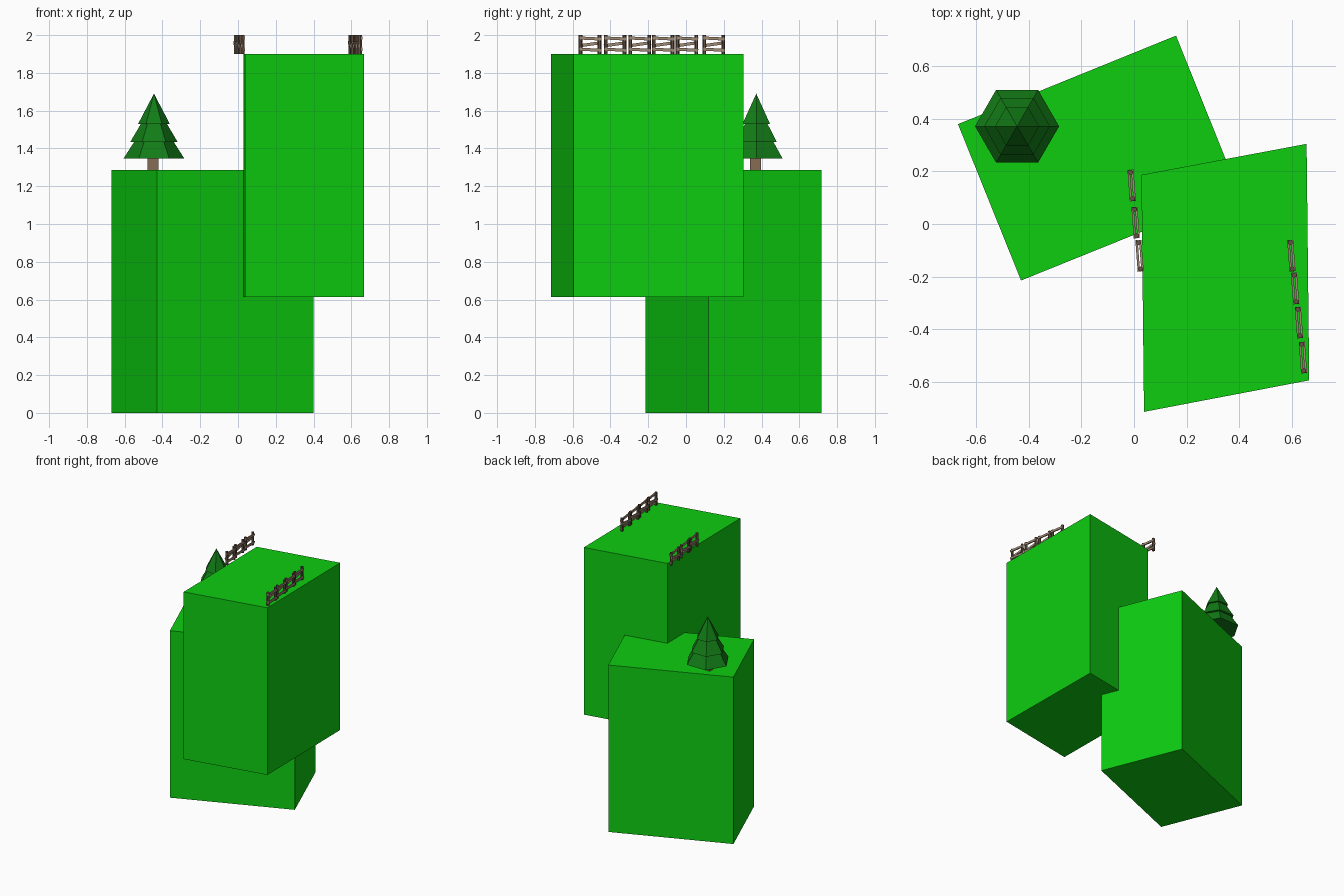
import bpy, bmesh, math
from mathutils import Matrix, Vector

if "Cube" in bpy.data.objects:
    bpy.data.objects.remove(bpy.data.objects["Cube"])


def material(name, rgb):
    m = bpy.data.materials.new(name)
    m.diffuse_color = (*rgb, 1)
    m.use_nodes = True
    m.node_tree.nodes["Principled BSDF"].inputs["Base Color"].default_value = m.diffuse_color
    return m


GRASS = material("grass green", (0.004, 0.61, 0.005))
PINE = material("pine green", (0.006, 0.20, 0.008))
BARK = material("bark brown", (0.24, 0.15, 0.09))
POST = material("post brown", (0.13, 0.085, 0.055))
RAIL = material("rail tan", (0.36, 0.26, 0.18))


def finish(bm, name, mat):
    bmesh.ops.recalc_face_normals(bm, faces=bm.faces)
    me = bpy.data.meshes.new(name)
    bm.to_mesh(me)
    bm.free()
    me.materials.append(mat)
    ob = bpy.data.objects.new(name, me)
    bpy.context.collection.objects.link(ob)
    return ob


def block(name, corners, z0, z1):
    """Upright block on a four-cornered plan."""
    bm = bmesh.new()
    base = bm.faces.new([bm.verts.new((x, y, z0)) for x, y in corners])
    top = bmesh.ops.extrude_face_region(bm, geom=[base])["geom"]
    bmesh.ops.translate(bm, vec=(0, 0, z1 - z0),
                        verts=[v for v in top if isinstance(v, bmesh.types.BMVert)])
    if base.is_valid is False or not any(
            all(abs(v.co.z - z0) < 1e-6 for v in f.verts) for f in bm.faces):
        bm.faces.new([v for v in bm.verts if abs(v.co.z - z0) < 1e-6])
    finish(bm, name, GRASS)


def cone(name, mat, xy, z0, z1, r0, r1, sides=6):
    bm = bmesh.new()
    bmesh.ops.create_cone(bm, cap_ends=True, segments=sides, radius1=r0, radius2=r1,
                          depth=z1 - z0,
                          matrix=Matrix.Translation((*xy, (z0 + z1) / 2))
                          @ Matrix.Rotation(math.pi / 2, 4, 'Z'))
    return finish(bm, name, mat)


# Two grassy blocks
block("lower_block", [(-0.43, -0.215), (0.40, 0.12), (0.16, 0.717), (-0.67, 0.38)], 0, 1.285)
block("upper_block", [(0.038, -0.715), (0.667, -0.595), (0.657, 0.305), (0.028, 0.187)], 0.613, 1.90)

# Pine tree: square trunk and three six-sided tiers
TREE = (-0.445, 0.372)
bm = bmesh.new()
bmesh.ops.create_cube(bm, size=1, matrix=Matrix.Translation((-0.45, 0.368, 1.33))
                      @ Matrix.Diagonal((0.06, 0.06, 0.10, 1)))
finish(bm, "tree_trunk", BARK)
for i, (z0, z1, r0, r1) in enumerate([(1.348, 1.45, 0.16, 0.095),
                                      (1.435, 1.545, 0.125, 0.06),
                                      (1.53, 1.69, 0.084, 0.0)]):
    ob = cone(f"tree_tier_{i + 1}", PINE, TREE, z0, z1, r0, r1)


def rail(bm, a, b, thick, height):
    """Box beam running from a to b."""
    a, b = Vector(a), Vector(b)
    d = b - a
    rot = d.to_track_quat('Y', 'Z').to_matrix().to_4x4()
    bmesh.ops.create_cube(bm, size=1, matrix=Matrix.Translation((a + b) / 2) @ rot
                          @ Matrix.Diagonal((thick, d.length, height, 1)))


def fence_panel(n, x, y):
    place = Matrix.Translation((x, y, 1.90)) @ Matrix.Rotation(0.075, 4, 'Z')
    # End posts
    bm = bmesh.new()
    for s in (-1, 1):
        bmesh.ops.create_cone(bm, cap_ends=True, segments=6, radius1=0.010, radius2=0.010,
                              depth=0.10, matrix=Matrix.Translation((0, s * 0.05, 0.05)))
    finish(bm, f"fence_posts_{n}", POST).matrix_world = place
    # Three slightly crooked rails on the faces of the posts
    bm = bmesh.new()
    for z0, z1, x0 in ((0.026, 0.019, 0.007), (0.043, 0.060, -0.007), (0.085, 0.079, 0.007)):
        rail(bm, (x0, -0.059, z0), (x0, 0.059, z1), 0.009, 0.016)
    finish(bm, f"fence_rails_{n}", RAIL).matrix_world = place


# Left fence and right fence
PANELS = [(-0.009, 0.147), (0.006, 0.005), (0.021, -0.121),
          (0.599, -0.121), (0.613, -0.245), (0.628, -0.375), (0.643, -0.508)]
for n, (x, y) in enumerate(PANELS, 1):
    fence_panel(n, x, y)
